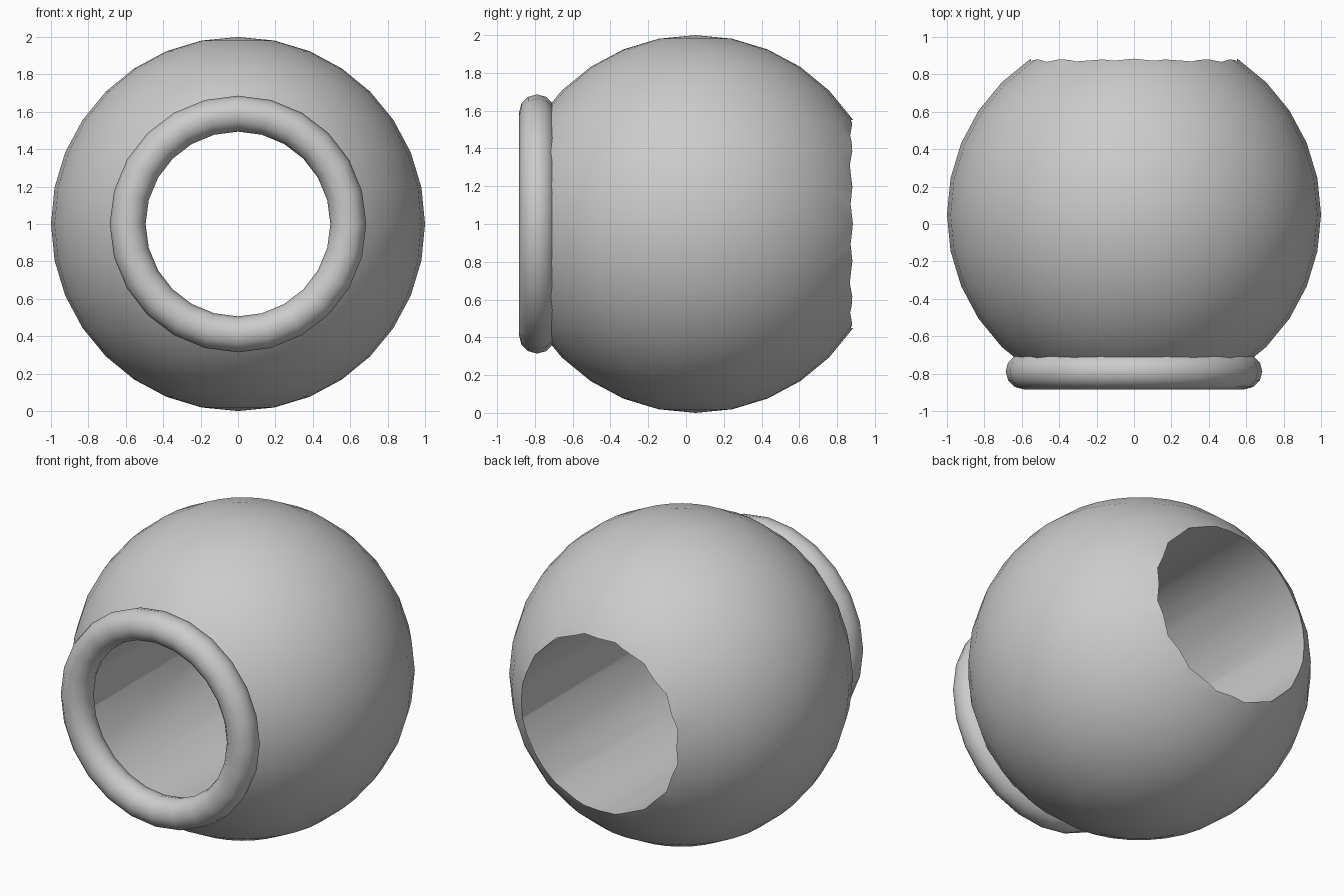
import bpy
from math import pi, radians

if "Cube" in bpy.data.objects:
    bpy.data.objects.remove(bpy.data.objects["Cube"])

# Round body
bpy.ops.mesh.primitive_uv_sphere_add(segments=32, ring_count=16, radius=1, location=(0, 0.05, 1))
body = bpy.context.object
body.name = "bead_body"

# Straight bore from front to back, a flat side at the top
bpy.ops.mesh.primitive_cylinder_add(vertices=16, radius=0.562, depth=3)
bore = bpy.context.object
bore.name = "bore_cutter"
for v in bore.data.vertices:
    x, y, z = v.co
    v.co = (x, z, -y)
bore.rotation_euler = (0, pi / 16, 0)
bore.location = (0, 0.05, 1)
bore.hide_render = True

cut = body.modifiers.new("bore", 'BOOLEAN')
cut.operation = 'DIFFERENCE'
cut.solver = 'EXACT'
cut.object = bore
bpy.ops.object.select_all(action='DESELECT')
body.select_set(True)
bpy.context.view_layer.objects.active = body
bpy.ops.object.modifier_apply(modifier=cut.name)
bpy.data.objects.remove(bore, do_unlink=True)
bpy.ops.object.shade_smooth_by_angle(angle=radians(30))

# Rolled rim around the front opening
bpy.ops.mesh.primitive_torus_add(major_segments=24, minor_segments=12,
                                 major_radius=0.59, minor_radius=0.096,
                                 location=(0, -0.788, 1), rotation=(pi / 2, 0, 0))
rim = bpy.context.object
rim.name = "front_rim"
bpy.ops.object.shade_smooth_by_angle(angle=radians(40))
